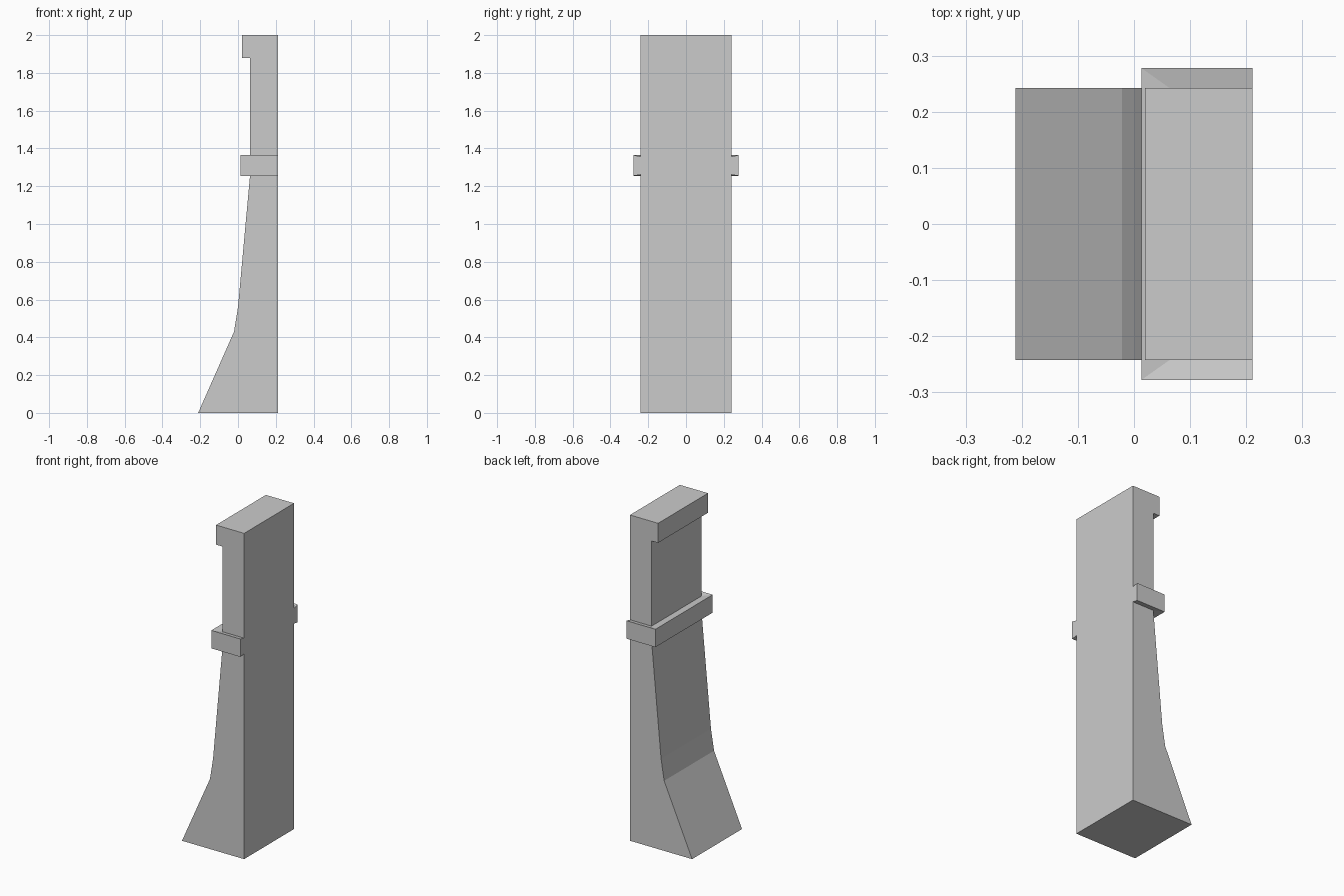
import bpy, bmesh

if "Cube" in bpy.data.objects:
    bpy.data.objects.remove(bpy.data.objects["Cube"])

BACK = 0.211    # flat back plane
W, WB = 0.242, 0.278   # half widths: body, band

# Rectangular sections from bottom to top: (z, front x, half width)
sections = [
    (0.00, -0.211, W),    # flared foot
    (0.43, -0.021, W),
    (0.56, 0.000, W),
    (1.261, 0.064, W),    # tapered shaft up to the band
    (1.255, 0.013, WB),   # band, with slightly undercut faces
    (1.365, 0.013, WB),
    (1.357, 0.064, W),
    (1.88, 0.064, W),     # upper shaft
    (1.88, 0.020, W),     # overhanging cap
    (2.00, 0.020, W),
]

bm = bmesh.new()
rings = []
for z, x, w in sections:
    pts = [(BACK, -w), (x, -w), (x, w), (BACK, w)]
    rings.append([bm.verts.new((px, py, z)) for px, py in pts])

# Loft the two sides and the front
for a, b in zip(rings, rings[1:]):
    for i in range(3):
        bm.faces.new((a[i], a[i + 1], b[i + 1], b[i]))

# Bottom, top and one flat back face
bm.faces.new(rings[0])
bm.faces.new(rings[-1])
bm.faces.new([r[0] for r in rings] + [r[3] for r in reversed(rings)])

bmesh.ops.remove_doubles(bm, verts=bm.verts[:], dist=1e-5)
bmesh.ops.recalc_face_normals(bm, faces=bm.faces[:])
mesh = bpy.data.meshes.new("buttress")
bm.to_mesh(mesh)
bm.free()
bpy.context.collection.objects.link(bpy.data.objects.new("buttress", mesh))
